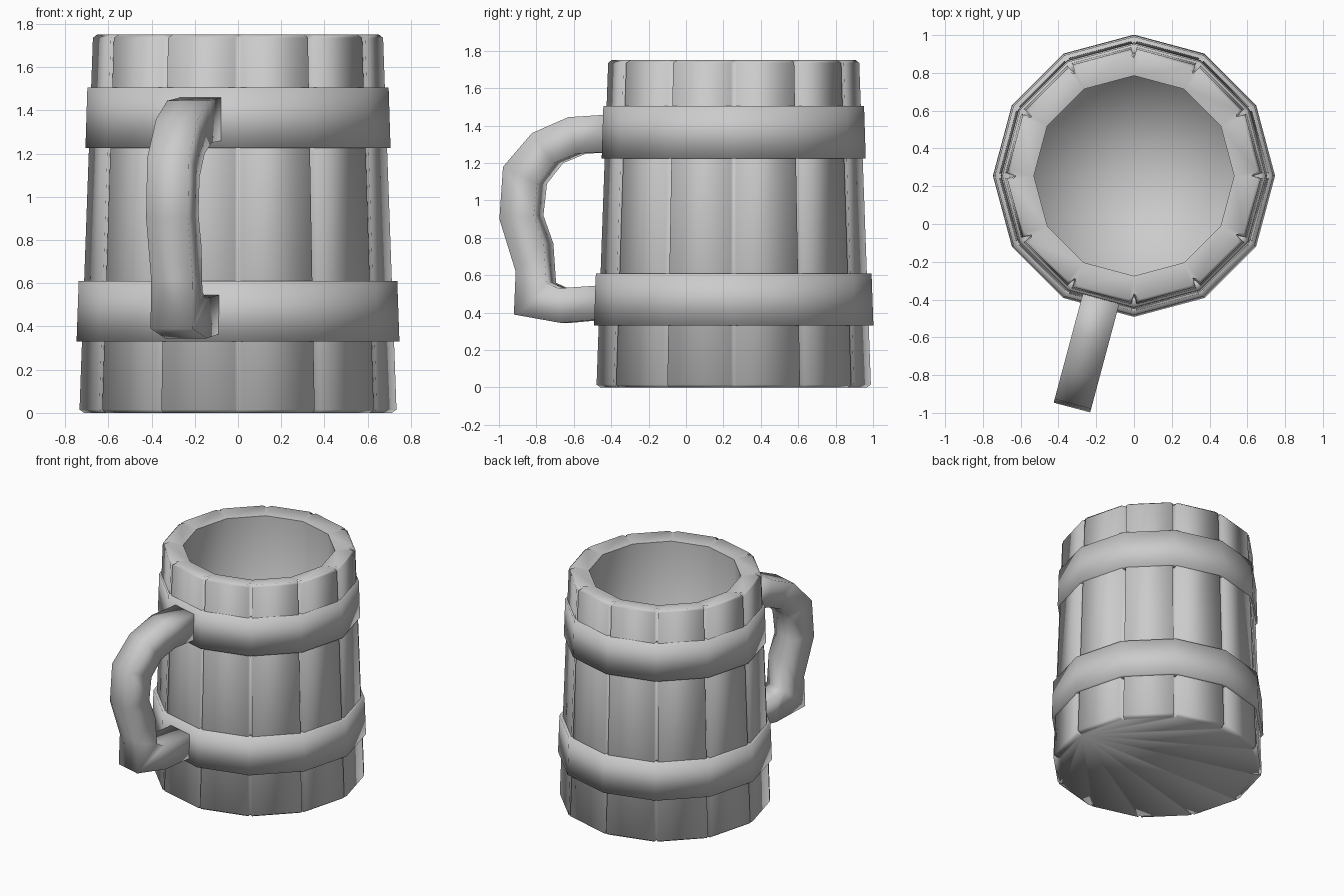
import bpy, bmesh
from math import sin, cos, radians, pi

cube = bpy.data.objects.get("Cube")
if cube:
    bpy.data.objects.remove(cube)

SIDES = 12
CENTRE_Y = 0.255

grey = bpy.data.materials.new("plain grey")
grey.use_nodes = True
COLOUR = (0.6, 0.6, 0.6, 1)
grey.diffuse_color = COLOUR
grey.node_tree.nodes["Principled BSDF"].inputs["Base Color"].default_value = COLOUR


def finish(name, bm, turn=0.0):
    """Turn a bmesh into a smooth, coloured object on the mug's axis."""
    bmesh.ops.recalc_face_normals(bm, faces=bm.faces)
    mesh = bpy.data.meshes.new(name)
    bm.to_mesh(mesh)
    bm.free()
    mesh.materials.append(grey)
    mesh.shade_smooth()
    obj = bpy.data.objects.new(name, mesh)
    obj.location.y = CENTRE_Y
    obj.rotation_euler.z = turn
    bpy.context.collection.objects.link(obj)
    return obj


def plain_ring(r, z):
    return [(r * cos(2 * pi * i / SIDES), r * sin(2 * pi * i / SIDES), z)
            for i in range(SIDES)]


def stave_ring(r, z, half, depth):
    """Twelve flat staves with a V groove at each corner."""
    pts = []
    for i in range(SIDES):
        a = 2 * pi * i / SIDES
        for rad, off in ((r, -half), (r - depth, 0), (r, half)):
            # groove lips lie on the flat sides of the polygon
            rad -= abs(off) * sin(pi / SIDES)
            pts.append((rad * cos(a) - off * sin(a), rad * sin(a) + off * cos(a), z))
    return pts


def loft(bm, rings, closed=False):
    """Bridge rings of equal length; returns the vertex rings."""
    loops = [[bm.verts.new(p) for p in ring] for ring in rings]
    pairs = list(zip(loops, loops[1:]))
    if closed:
        pairs.append((loops[-1], loops[0]))
    for a, b in pairs:
        n = len(a)
        for i in range(n):
            j = (i + 1) % n
            bm.faces.new((a[i], a[j], b[j], b[i]))
    return loops


# staves, with closed bottom and a rim sloping in to the opening
bm = bmesh.new()
loops = loft(bm, [stave_ring(0.715, 0, 0.012, 0.03),
                  stave_ring(0.737, 0.015, 0.014, 0.05),
                  stave_ring(0.675, 1.735, 0.014, 0.05),
                  stave_ring(0.66, 1.75, 0.028, 0.035)])
bm.faces.new(loops[0])
inner = [bm.verts.new(p) for p in plain_ring(0.53, 1.73)]
rim = loops[-1]
for i in range(SIDES):
    j = (i + 1) % SIDES
    a, b, c, d = rim[3 * i], rim[3 * i + 1], rim[3 * i + 2], rim[3 * j]
    bm.faces.new((a, b, inner[i]))
    bm.faces.new((b, c, inner[i]))
    bm.faces.new((c, d, inner[j], inner[i]))
finish("staves", bm)

# hollow inside
bm = bmesh.new()
wall = loft(bm, [plain_ring(0.53, 1.73), plain_ring(0.53, 0.3)])
floor_centre = bm.verts.new((0, 0, 0.3))
for i in range(SIDES):
    bm.faces.new((wall[1][i], wall[1][(i + 1) % SIDES], floor_centre))
hollow = finish("hollow", bm)
if hollow.data.polygons[-1].normal.z < 0:
    hollow.data.flip_normals()

# two hoops
for name, z0, z1, r0, r1 in (("lower_hoop", 0.33, 0.61, 0.747, 0.737),
                             ("upper_hoop", 1.225, 1.505, 0.706, 0.697)):
    bm = bmesh.new()
    loft(bm, [plain_ring(r0, z0), plain_ring(r1, z1),
              plain_ring(r1 - 0.06, z1), plain_ring(r0 - 0.06, z0)], closed=True)
    finish(name, bm)

# handle: outer and inner outline as (distance from axis, height)
outer = [(0.65, 1.46), (0.89, 1.445), (1.09, 1.36), (1.25, 1.18),
         (1.27, 0.9), (1.18, 0.62), (1.19, 0.39), (0.93, 0.345), (0.65, 0.37)]
inside = [(0.65, 1.26), (0.845, 1.25), (0.97, 1.2), (1.06, 1.09),
          (1.08, 0.92), (1.025, 0.77), (1.01, 0.56), (0.945, 0.53), (0.65, 0.55)]
W = 0.1
bm = bmesh.new()
sections = [[(ro, -W, zo), (ro, W, zo), (ri, W, zi), (ri, -W, zi)]
            for (ro, zo), (ri, zi) in zip(outer, inside)]
ends = loft(bm, sections)
bm.faces.new(ends[0])
bm.faces.new(ends[-1])
finish("handle", bm, radians(-105))
